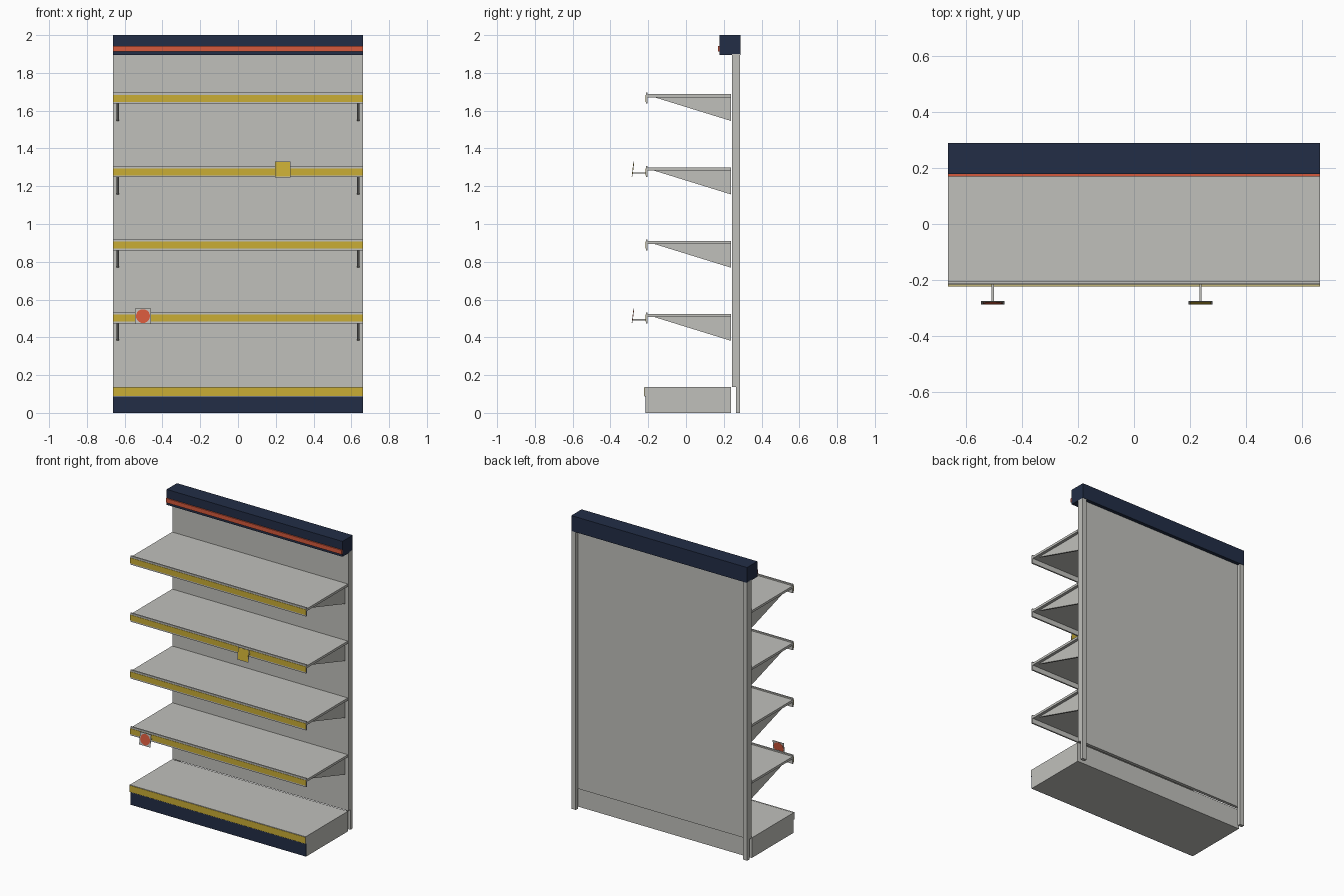
import bpy, bmesh, math
from mathutils import Matrix, Vector

if "Cube" in bpy.data.objects:
    bpy.data.objects.remove(bpy.data.objects["Cube"])


def mat(name, c):
    m = bpy.data.materials.new(name)
    m.diffuse_color = (*c, 1)
    m.use_nodes = True
    m.node_tree.nodes["Principled BSDF"].inputs["Base Color"].default_value = m.diffuse_color
    return m


GREY = mat("warm_grey", (0.53, 0.53, 0.50))
YELLOW = mat("yellow", (0.59, 0.42, 0.035))
NAVY = mat("navy", (0.016, 0.027, 0.062))
RED = mat("red", (0.67, 0.10, 0.045))


def finish(name, bm, material):
    bmesh.ops.recalc_face_normals(bm, faces=bm.faces[:])
    me = bpy.data.meshes.new(name)
    bm.to_mesh(me)
    bm.free()
    me.materials.append(material)
    ob = bpy.data.objects.new(name, me)
    bpy.context.collection.objects.link(ob)
    return ob


def box(name, x, y, z, material):
    """Box from (min, max) pairs."""
    bm = bmesh.new()
    size = [b - a for a, b in (x, y, z)]
    mid = [(a + b) / 2 for a, b in (x, y, z)]
    bmesh.ops.create_cube(bm, size=1, matrix=Matrix.Translation(mid) @ Matrix.Diagonal((*size, 1)))
    return finish(name, bm, material)


def prism(name, profile, x0, x1, material):
    """Extrude a (y, z) profile along x."""
    bm = bmesh.new()
    f = bm.faces.new([bm.verts.new((x0, y, z)) for y, z in profile])
    r = bmesh.ops.extrude_face_region(bm, geom=[f])
    bmesh.ops.translate(bm, vec=(x1 - x0, 0, 0),
                        verts=[v for v in r["geom"] if isinstance(v, bmesh.types.BMVert)])
    return finish(name, bm, material)


W = 0.663
FULL = (-W, W)

# Back panel, uprights and header
box("back_panel", FULL, (0.243, 0.265), (0.137, 1.9), GREY)
for s, side in ((-1, "left"), (1, "right")):
    x = sorted((s * W, s * (W - 0.032)))
    box(side + "_upright", x, (0.265, 0.287), (0, 1.9), GREY)
box("header", FULL, (0.178, 0.289), (1.895, 2.0), NAVY)
box("header_stripe", FULL, (0.170, 0.178), (1.913, 1.942), RED)

# Base deck with kick plate and price strip
box("base", FULL, (-0.211, 0.238), (0, 0.137), GREY)
box("kick_plate", FULL, (-0.214, -0.211), (0, 0.09), NAVY)
box("base_rail", FULL, (-0.220, -0.211), (0.088, 0.138), GREY)
box("base_price_strip", FULL, (-0.222, -0.220), (0.09, 0.134), YELLOW)

# Shelves with front rails, price strips and wedge brackets
for i, z in enumerate((0.523, 0.910, 1.298, 1.687)):
    n = f"shelf_{i + 1}"
    box(n, FULL, (-0.205, 0.237), (z - 0.016, z), GREY)
    box(n + "_rail", FULL, (-0.213, -0.203), (z - 0.050, z + 0.009), GREY)
    box(n + "_price_strip", FULL, (-0.215, -0.213), (z - 0.040, z - 0.003), YELLOW)
    for s, side in ((-1, "left"), (1, "right")):
        prism(f"{n}_{side}_bracket",
              [(-0.167, z - 0.016), (0.237, z - 0.016), (0.237, z - 0.141)],
              s * 0.637 - 0.006, s * 0.637 + 0.006, GREY)


# Price tags: stem, tilted backing card and coloured disc
def tag(name, x, z, material, radius, sides):
    box(name + "_stem", (x - 0.004, x + 0.004), (-0.28, -0.213), (z - 0.022, z - 0.016), GREY)
    tilt = Matrix.Translation((x, -0.281, z)) @ Matrix.Rotation(math.radians(-7), 4, 'X')
    bm = bmesh.new()
    bmesh.ops.create_cube(bm, size=1, matrix=tilt @ Matrix.Diagonal((0.084, 0.002, 0.084, 1)))
    finish(name + "_card", bm, GREY)
    bm = bmesh.new()
    bmesh.ops.create_cone(bm, cap_ends=True, segments=sides, radius1=radius, radius2=radius, depth=0.004,
                          matrix=tilt @ Matrix.Rotation(math.pi / 2, 4, 'X')
                          @ Matrix.Rotation(math.pi / sides, 4, 'Z'))
    finish(name + "_face", bm, material)


tag("red_tag", -0.503, 0.512, RED, 0.037, 16)
tag("yellow_tag", 0.237, 1.289, YELLOW, 0.054, 4)
